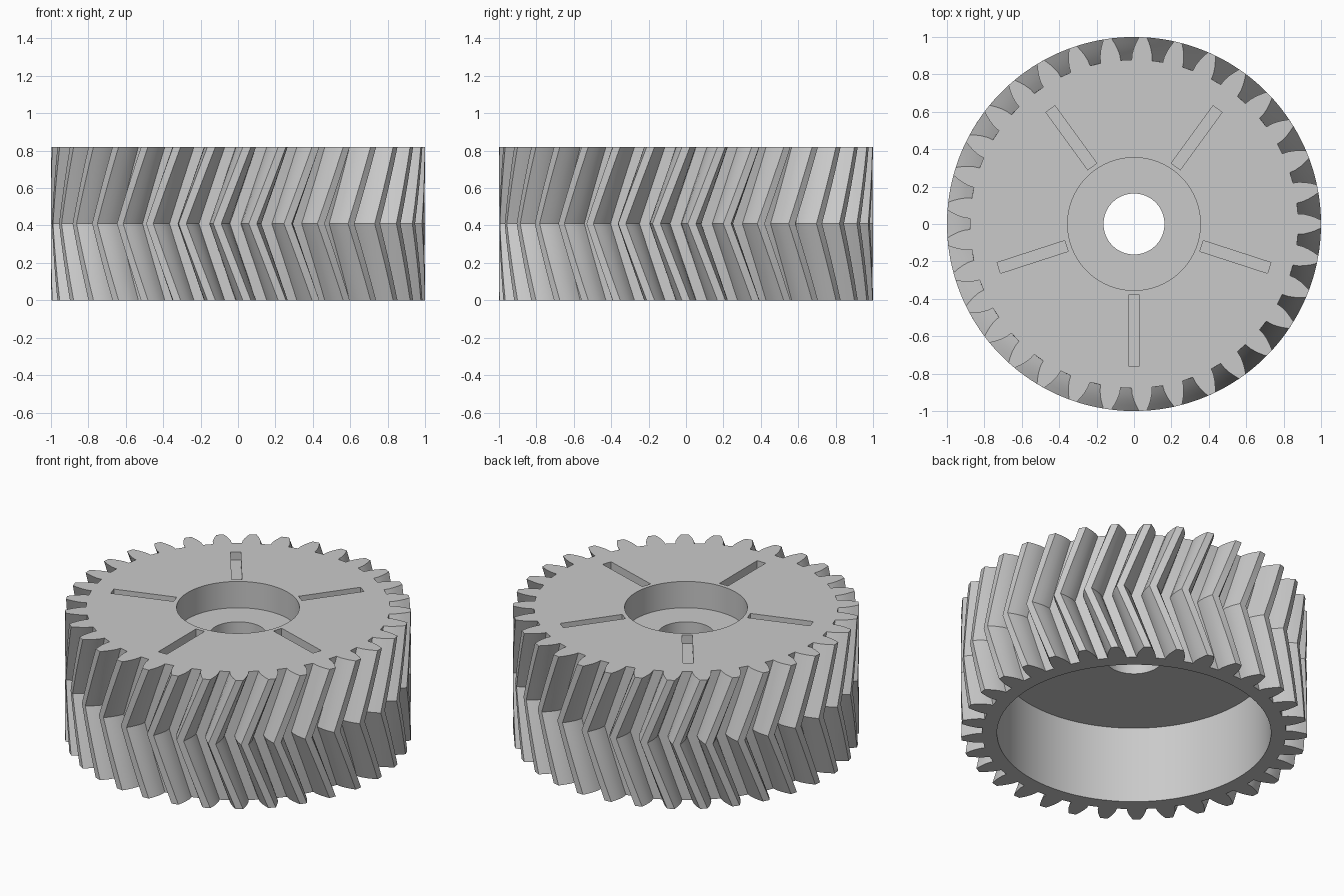
import bpy
import bmesh
from math import sin, cos, radians, tau

cube = bpy.data.objects.get("Cube")
if cube:
    bpy.data.objects.remove(cube, do_unlink=True)

TEETH = 33
HEIGHT = 0.82
TWIST = radians(9.1)      # turn between an end face and the middle
SLICES = 4                # steps in each half of the herringbone

# One tooth: radius and half angle in degrees, from root to tip
FLANK = [(0.878, 3.55), (0.91, 3.33), (0.943, 2.73), (0.97, 2.07), (1.0, 1.23)]

# Single grey plastic
grey = bpy.data.materials.new("grey")
grey.use_nodes = True
colour = (0.59, 0.59, 0.59, 1)
grey.diffuse_color = colour
grey.node_tree.nodes["Principled BSDF"].inputs["Base Color"].default_value = colour


def make_object(name, bm):
    bmesh.ops.recalc_face_normals(bm, faces=bm.faces)
    mesh = bpy.data.meshes.new(name)
    bm.to_mesh(mesh)
    bm.free()
    mesh.materials.append(grey)
    obj = bpy.data.objects.new(name, mesh)
    bpy.context.collection.objects.link(obj)
    return obj


def loft(name, loops):
    """Skin a stack of closed loops and cap both ends."""
    bm = bmesh.new()
    rings = [[bm.verts.new(p) for p in loop] for loop in loops]
    for low, high in zip(rings, rings[1:]):
        for i in range(len(low)):
            bm.faces.new((low[i - 1], low[i], high[i], high[i - 1]))
    bm.faces.new(rings[0][::-1])
    bm.faces.new(rings[-1])
    return make_object(name, bm)


def circle(radius, z, count=96):
    return [(radius * cos(tau * i / count), radius * sin(tau * i / count), z)
            for i in range(count)]


def cut(target, cutter):
    """Subtract the cutter from the target, then discard it."""
    cutter.hide_render = True
    mod = target.modifiers.new("cut", 'BOOLEAN')
    mod.operation = 'DIFFERENCE'
    mod.solver = 'EXACT'
    mod.object = cutter
    bpy.context.view_layer.objects.active = target
    bpy.ops.object.modifier_apply(modifier=mod.name)
    bpy.data.objects.remove(cutter, do_unlink=True)


# Toothed outline, a tooth centred on +x
outline = []
for t in range(TEETH):
    middle = tau * t / TEETH
    outline += [(r, middle - radians(a)) for r, a in FLANK]
    outline += [(r, middle + radians(a)) for r, a in reversed(FLANK)]

# Herringbone body: twist towards the middle and back again
layers = []
for s in range(2 * SLICES + 1):
    turn = -TWIST * (1 - abs(s / SLICES - 1))
    z = HEIGHT * s / (2 * SLICES)
    layers.append([(r * cos(a + turn), r * sin(a + turn), z) for r, a in outline])
gear = loft("herringbone_gear", layers)

# Underside cavity, hub recess and shaft bore
for name, radius, low, high in [("cavity", 0.792, -0.1, 0.49),
                                ("hub_recess", 0.355, 0.652, 1.0),
                                ("shaft_bore", 0.163, -0.2, 1.1)]:
    cut(gear, loft(name, [circle(radius, low), circle(radius, high)]))

# Five shallow radial slots in the top face
for k in range(5):
    a = radians(72 * k - 90)
    corners = [(0.38, -0.03), (0.76, -0.03), (0.76, 0.03), (0.38, 0.03)]
    flat = [(u * cos(a) - v * sin(a), u * sin(a) + v * cos(a)) for u, v in corners]
    cut(gear, loft("slot", [[(x, y, z) for x, y in flat] for z in (HEIGHT - 0.053, 1.0)]))

# Smooth curved walls, crisp edges
bpy.ops.object.select_all(action='DESELECT')
gear.select_set(True)
bpy.context.view_layer.objects.active = gear
bpy.ops.object.shade_smooth_by_angle(angle=radians(25))
